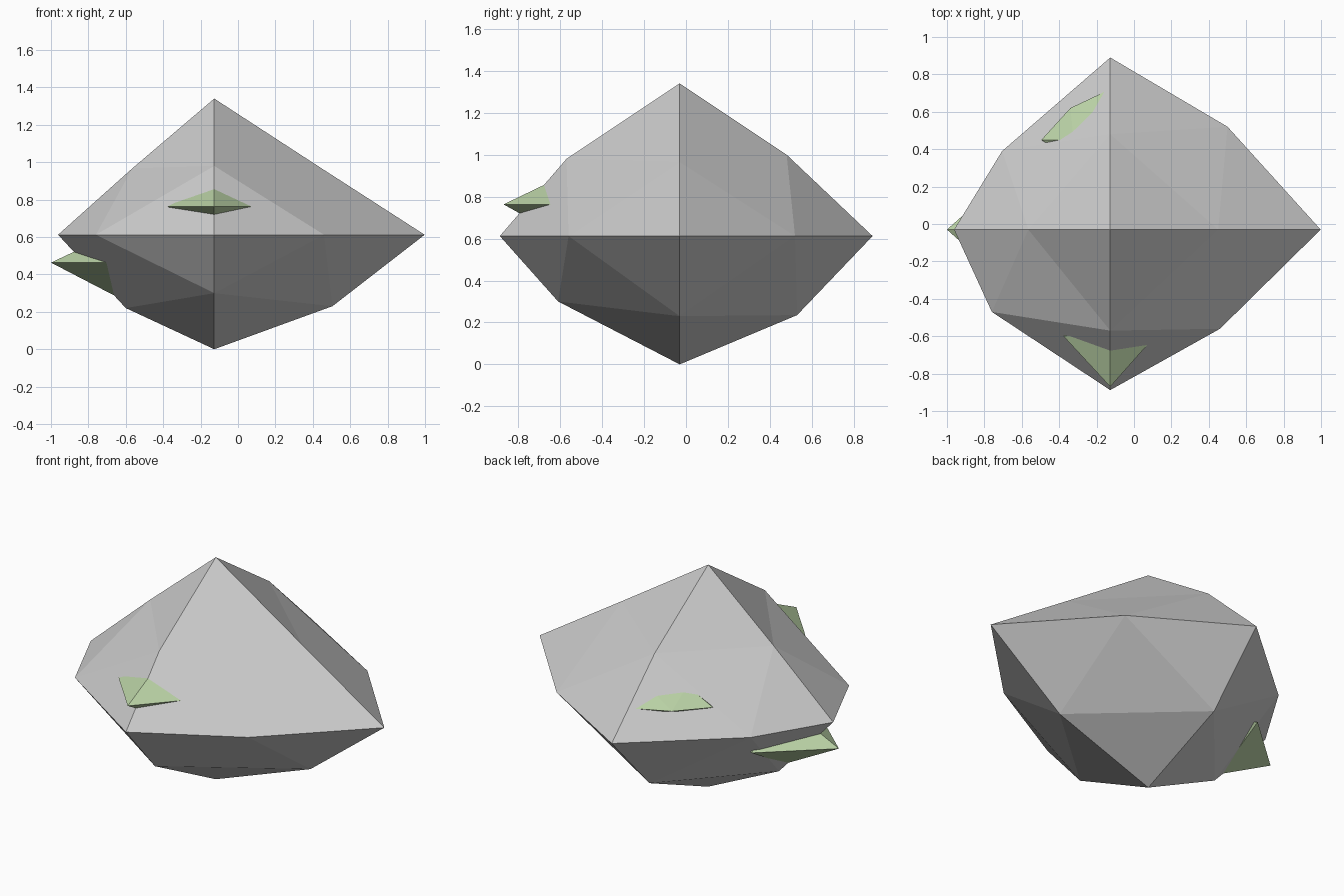
import bpy, bmesh
from mathutils import Vector

if "Cube" in bpy.data.objects:
    bpy.data.objects.remove(bpy.data.objects["Cube"])

moss = bpy.data.materials.new("moss_green")
moss.diffuse_color = (0.48, 0.63, 0.37, 1)
moss.use_nodes = True
moss.node_tree.nodes["Principled BSDF"].inputs["Base Color"].default_value = moss.diffuse_color


def faceted(name, tips, mids, mat=None):
    """Octahedron whose edges are split once; mids moves chosen edge midpoints.
    Tips: L/R = -x/+x, F/K = front/back, B/T = bottom/top."""
    bm = bmesh.new()
    cache = {k: bm.verts.new(p) for k, p in tips.items()}

    def mid(a, b):
        key = "".join(sorted(a + b))
        if key not in cache:
            p = (Vector(tips[a]) + Vector(tips[b])) / 2
            for k, q in mids.items():
                if "".join(sorted(k)) == key:
                    p = Vector(q)
            cache[key] = bm.verts.new(p)
        return cache[key]

    for x in "LR":
        for y in "FK":
            for z in "BT":
                xy, yz, zx = mid(x, y), mid(y, z), mid(z, x)
                for f in ((cache[x], xy, zx), (cache[y], yz, xy),
                          (cache[z], zx, yz), (xy, yz, zx)):
                    bm.faces.new(f)
    bmesh.ops.recalc_face_normals(bm, faces=bm.faces)
    me = bpy.data.meshes.new(name)
    bm.to_mesh(me)
    bm.free()
    ob = bpy.data.objects.new(name, me)
    bpy.context.collection.objects.link(ob)
    if mat:
        me.materials.append(mat)
    return ob


def tips_around(c, left, right, front, back, down, up):
    x, y, z = c
    return {"L": (x - left, y, z), "R": (x + right, y, z),
            "F": (x, y - front, z), "K": (x, y + back, z),
            "B": (x, y, z - down), "T": (x, y, z + up)}


# Main boulder
X, Y, Z = -0.127, -0.03, 0.612
faceted("boulder",
        tips_around((X, Y, Z), 0.835, 1.125, 0.858, 0.92, Z, 0.728),
        {"FL": (-0.76, -0.47, Z), "FR": (0.46, -0.56, Z),
         "KL": (-0.705, 0.39, Z), "KR": (0.50, 0.52, Z),
         "TF": (X, -0.57, 0.98), "TK": (X, 0.48, 1.0),
         "TL": (-0.565, Y, 0.967), "TR": (0.45, Y, 0.965),
         "BF": (X, -0.61, 0.30), "BK": (X, 0.53, 0.235),
         "BL": (-0.60, Y, 0.22), "BR": (0.505, Y, 0.23)})

# Moss patches, half sunk into the boulder
faceted("moss_front",
        tips_around((-0.127, -0.6, 0.763), 0.25, 0.24, 0.27, 0.2, 0.15, 0.13),
        {}, moss)
faceted("moss_left",
        tips_around((-0.64, -0.03, 0.463), 0.36, 0.3, 0.32, 0.32, 0.187, 0.17),
        {}, moss)
faceted("moss_back",
        tips_around((-0.15, 0.45, 0.76), 0.345, 0.25, 0.25, 0.26, 0.15, 0.17),
        {"KL": (-0.34, 0.62, 0.76)}, moss)
